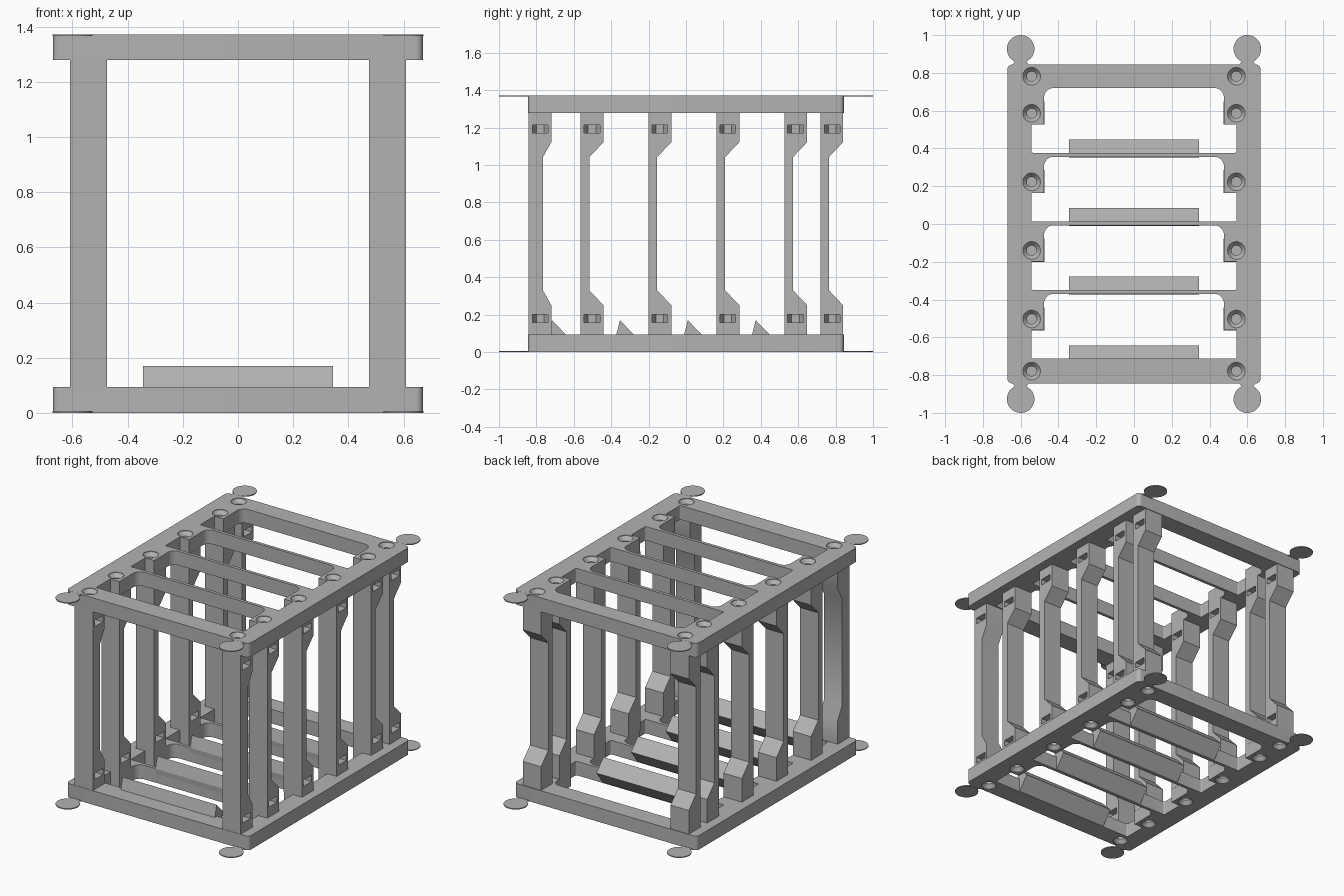
import bpy, bmesh
from math import sin, cos, pi
from mathutils import Vector

cube = bpy.data.objects.get("Cube")
if cube:
    bpy.data.objects.remove(cube, do_unlink=True)

grey = bpy.data.materials.new("plain grey")
grey.use_nodes = True
grey.diffuse_color = (0.45, 0.45, 0.45, 1)
grey.node_tree.nodes["Principled BSDF"].inputs["Base Color"].default_value = grey.diffuse_color

HEIGHT, THICK = 1.372, 0.093
HALF_X, HALF_Y = 0.67, 0.844
HOLE_X = 0.542
PITCH = 0.363
BAYS = [-0.716 + PITCH * i for i in range(4)]      # lip line of each bay
HOLES_Y = [-0.779] + [b + 0.213 for b in BAYS] + [0.782]


def rounded(corners):
    """Polygon from (x, y, radius) right-angled corners."""
    pts = []
    for i, (x, y, r) in enumerate(corners):
        p = Vector((x, y))
        if not r:
            pts.append((x, y))
            continue
        dp = (Vector(corners[i - 1][:2]) - p).normalized()
        dn = (Vector(corners[(i + 1) % len(corners)][:2]) - p).normalized()
        c = p + r * (dp + dn)
        for k in range(9):
            t = k / 8 * pi / 2
            pts.append(tuple(c - r * (dn * cos(t) + dp * sin(t))))
    return pts


def prism(bm, pts, lo, hi, axis="z"):
    """Extrude an xy (axis z) or yz (axis x) polygon from lo to hi."""
    put = (lambda a, b, h: (a, b, h)) if axis == "z" else (lambda a, b, h: (h, a, b))
    low = [bm.verts.new(put(a, b, lo)) for a, b in pts]
    top = [bm.verts.new(put(a, b, hi)) for a, b in pts]
    faces = [bm.faces.new(low), bm.faces.new(top)]
    for i in range(len(pts)):
        j = (i + 1) % len(pts)
        faces.append(bm.faces.new((low[i], low[j], top[j], top[i])))
    bmesh.ops.recalc_face_normals(bm, faces=faces)


def lathe(bm, x, y, profile, seg=28):
    """Closed solid turned around a vertical line."""
    rings = [[bm.verts.new((x + r * cos(2 * pi * k / seg), y + r * sin(2 * pi * k / seg), z))
              for k in range(seg)] for r, z in profile]
    faces = [bm.faces.new(rings[0]), bm.faces.new(rings[-1])]
    for a, b in zip(rings, rings[1:]):
        for k in range(seg):
            j = (k + 1) % seg
            faces.append(bm.faces.new((a[k], a[j], b[j], b[k])))
    bmesh.ops.recalc_face_normals(bm, faces=faces)


def finish(name, bm):
    mesh = bpy.data.meshes.new(name)
    bm.to_mesh(mesh)
    bm.free()
    mesh.materials.append(grey)
    ob = bpy.data.objects.new(name, mesh)
    bpy.context.collection.objects.link(ob)
    return ob


def select(ob):
    bpy.ops.object.select_all(action="DESELECT")
    ob.select_set(True)
    bpy.context.view_layer.objects.active = ob


def cut(ob, *cutters):
    select(ob)
    for c in cutters:
        m = ob.modifiers.new("cut", "BOOLEAN")
        m.operation, m.solver, m.object = "DIFFERENCE", "EXACT", c
        bpy.ops.object.modifier_apply(modifier=m.name)
    bpy.ops.object.shade_smooth_by_angle()


# Cutter: countersunk screw holes, from below and from above
bm = bmesh.new()
for y in HOLES_Y:
    for x in (-HOLE_X, HOLE_X):
        for flip in (False, True):
            prof = [(0.047, -0.02), (0.047, 0.003), (0.026, 0.028), (0.026, 0.19)]
            lathe(bm, x, y, [(r, HEIGHT - z if flip else z) for r, z in prof])
hole_cutter = finish("hole_cutter", bm)

# Cutter: nut slots opening towards +x
bm = bmesh.new()
for y in HOLES_Y:
    for x in (-HOLE_X, HOLE_X):
        pts = [(x + 0.1, y - 0.042), (x + 0.1, y + 0.042), (x, y + 0.042),
               (x - 0.036, y + 0.021), (x - 0.036, y - 0.021), (x, y - 0.042)]
        for z in (0.159, HEIGHT - 0.2):
            prism(bm, pts, z, z + 0.041)
slot_cutter = finish("slot_cutter", bm)

# Cutter: stepped openings of the bays, rounded at the back
bm = bmesh.new()
for b in BAYS:
    back = b + 0.346 if b < BAYS[-1] else 0.72
    front, step = b + 0.004, b + 0.154
    side = [(0.542, front, 0.008), (0.542, step, 0), (0.476, step, 0), (0.476, back, 0.05)]
    loop = side + [(-x, y, r) for x, y, r in reversed(side)]
    prism(bm, rounded(loop), -0.1, HEIGHT + 0.1)
bay_cutter = finish("bay_cutter", bm)

# Lower and upper frames
outline = rounded([(-HALF_X, -HALF_Y, 0.025), (HALF_X, -HALF_Y, 0.025),
                   (HALF_X, HALF_Y, 0.025), (-HALF_X, HALF_Y, 0.025)])
for name, z in (("lower", 0), ("upper", HEIGHT - THICK)):
    bm = bmesh.new()
    prism(bm, outline, z, z + THICK)
    cut(finish(name + "_frame", bm), bay_cutter, hole_cutter)

# Thin corner discs, each on a short neck
for name, z in (("lower", 0), ("upper", HEIGHT - 0.006)):
    bm = bmesh.new()
    for sx in (-1, 1):
        for sy in (-1, 1):
            lathe(bm, sx * 0.6, sy * 0.927, [(0.073, z), (0.073, z + 0.006)], 40)
            neck = [(sx * 0.6 + dx, sy * y) for dx, y in
                    ((-0.045, 0.84), (-0.03, 0.862), (0.03, 0.862), (0.045, 0.84))]
            prism(bm, neck, z + 0.0005, z + 0.0055)
    disc = finish(name + "_corner_discs", bm)
    select(disc)
    bpy.ops.object.shade_smooth_by_angle()

# Posts with widened feet and heads
post_fronts = [-0.842] + [b + 0.153 for b in BAYS] + [0.718]
for i, y in enumerate(post_fronts):
    waist = y + (0.077 if i == 0 else 0.046)
    wide = y + 0.122
    half = [(wide, THICK), (wide, 0.25), (waist, 0.33)]
    rear = half + [(a, HEIGHT - z) for a, z in reversed(half)]
    pts = [(y, HEIGHT - THICK), (y, THICK)] + rear
    for name, x in (("right", -HOLE_X), ("left", HOLE_X)):
        bm = bmesh.new()
        prism(bm, pts, x - 0.067, x + 0.067, "x")
        cut(finish(f"{name}_post_{i + 1}", bm), hole_cutter, slot_cutter)

# Wedge lips on the lower cross bars
for i, b in enumerate(BAYS):
    bm = bmesh.new()
    prism(bm, [(b - 0.012, 0.003), (b + 0.004, 0.003), (b + 0.074, THICK),
               (b, 0.17), (b - 0.02, THICK)], -0.345, 0.345, "x")
    finish(f"wedge_lip_{i + 1}", bm)

for c in (hole_cutter, slot_cutter, bay_cutter):
    bpy.data.objects.remove(c, do_unlink=True)
